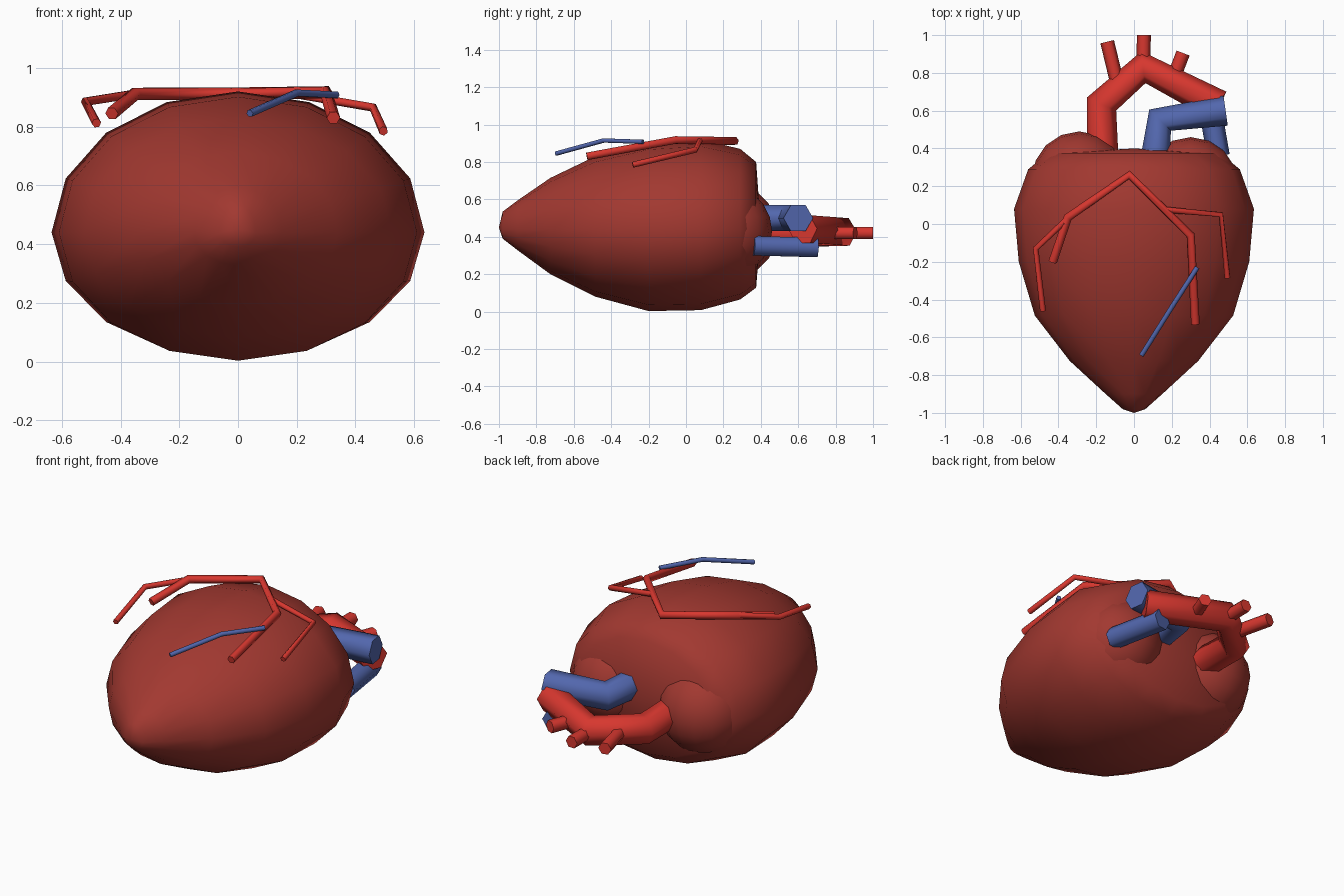
import bpy, bmesh, math

if "Cube" in bpy.data.objects:
    bpy.data.objects.remove(bpy.data.objects["Cube"])


def material(name, rgb):
    m = bpy.data.materials.new(name)
    m.diffuse_color = (*rgb, 1)
    m.use_nodes = True
    m.node_tree.nodes["Principled BSDF"].inputs["Base Color"].default_value = m.diffuse_color
    return m


MUSCLE = material("muscle dark red", (0.36, 0.040, 0.030))
ARTERY = material("artery red", (0.68, 0.038, 0.028))
VEIN = material("vein blue", (0.085, 0.135, 0.42))


def finish(ob, mat, angle=60):
    """Give the object its colour and smooth shading."""
    ob.data.materials.clear()
    ob.data.materials.append(mat)
    bpy.ops.object.select_all(action='DESELECT')
    ob.select_set(True)
    bpy.context.view_layer.objects.active = ob
    bpy.ops.object.shade_smooth_by_angle(angle=math.radians(angle))


def tube(name, points, radius, mat):
    """Six-sided capped tube along a straight-segment path."""
    cu = bpy.data.curves.new(name, 'CURVE')
    cu.dimensions = '3D'
    cu.bevel_depth = radius
    cu.bevel_resolution = 1
    cu.use_fill_caps = True
    sp = cu.splines.new('POLY')
    sp.points.add(len(points) - 1)
    for p, co in zip(sp.points, points):
        p.co = (*co, 1)
    ob = bpy.data.objects.new(name, cu)
    bpy.context.collection.objects.link(ob)
    bpy.ops.object.select_all(action='DESELECT')
    ob.select_set(True)
    bpy.context.view_layer.objects.active = ob
    bpy.ops.object.convert(target='MESH')
    finish(bpy.context.object, mat, 65)


def heart_body():
    """Loft of 16-sided ovals along y: (y, half width, height above, depth below)."""
    mid, sides = 0.44, 16
    rings = [(-0.98, 0.06, 0.095, 0.05), (-0.90, 0.15, 0.155, 0.112),
             (-0.725, 0.34, 0.275, 0.24), (-0.485, 0.525, 0.39, 0.36),
             (-0.20, 0.61, 0.462, 0.437), (0.08, 0.635, 0.48, 0.432),
             (0.29, 0.56, 0.43, 0.375), (0.375, 0.455, 0.36, 0.312)]
    bm = bmesh.new()
    loops = []
    for y, w, up, down in rings:
        loop = []
        for i in range(sides):
            a = 2 * math.pi * i / sides
            s = math.sin(a)
            loop.append(bm.verts.new((w * math.cos(a), y, mid + s * (up if s > 0 else down))))
        loops.append(loop)
    for a, b in zip(loops, loops[1:]):
        for i in range(sides):
            j = (i + 1) % sides
            bm.faces.new((a[i], a[j], b[j], b[i]))
    # Close the tip and the base with fans
    for loop, y in ((loops[0], -1.0), (loops[-1], 0.40)):
        pole = bm.verts.new((0, y, mid + 0.01))
        for i in range(sides):
            bm.faces.new((loop[i], loop[(i + 1) % sides], pole))
    bmesh.ops.recalc_face_normals(bm, faces=bm.faces)
    me = bpy.data.meshes.new("heart_body")
    bm.to_mesh(me)
    bm.free()
    ob = bpy.data.objects.new("heart_body", me)
    bpy.context.collection.objects.link(ob)
    finish(ob, MUSCLE)


heart_body()

# Atria on the base
for name, loc in (("right_atrium", (-0.29, 0.24, 0.43)), ("left_atrium", (0.30, 0.21, 0.43))):
    bpy.ops.mesh.primitive_uv_sphere_add(segments=16, ring_count=10, radius=0.25, location=loc)
    ob = bpy.context.object
    ob.name = name
    finish(ob, MUSCLE)

# Aorta with its three branches
tube("aorta", [(-0.165, 0.30, 0.42), (-0.172, 0.635, 0.42), (0.05, 0.83, 0.425), (0.45, 0.625, 0.44)],
     0.085, ARTERY)
for i, (x0, y0, x1, y1) in enumerate([(-0.09, 0.75, -0.142, 0.965), (0.05, 0.80, 0.052, 1.0),
                                      (0.20, 0.75, 0.26, 0.905)]):
    tube(f"aorta_branch_{i + 1}", [(x0, y0, 0.42), (x1, y1, 0.42)], 0.037, ARTERY)

# Pulmonary trunk and large vein
tube("pulmonary_trunk", [(0.11, 0.32, 0.50), (0.138, 0.55, 0.50), (0.485, 0.60, 0.50)], 0.08, VEIN)
tube("large_vein", [(0.447, 0.36, 0.352), (0.388, 0.70, 0.343)], 0.06, VEIN)

# Coronary vessels over the top surface
tube("main_coronary", [(-0.43, -0.20, 0.845), (-0.35, 0.035, 0.912), (-0.025, 0.26, 0.912),
                       (0.30, -0.06, 0.917), (0.325, -0.53, 0.83)], 0.023, ARTERY)
tube("coronary_branch_left", [(-0.35, 0.03, 0.912), (-0.52, -0.13, 0.885), (-0.482, -0.46, 0.812)],
     0.016, ARTERY)
tube("coronary_branch_right", [(0.17, 0.075, 0.915), (0.46, 0.05, 0.865), (0.495, -0.285, 0.785)],
     0.016, ARTERY)
tube("coronary_vein", [(0.335, -0.23, 0.908), (0.20, -0.44, 0.915), (0.04, -0.695, 0.845)], 0.013, VEIN)
